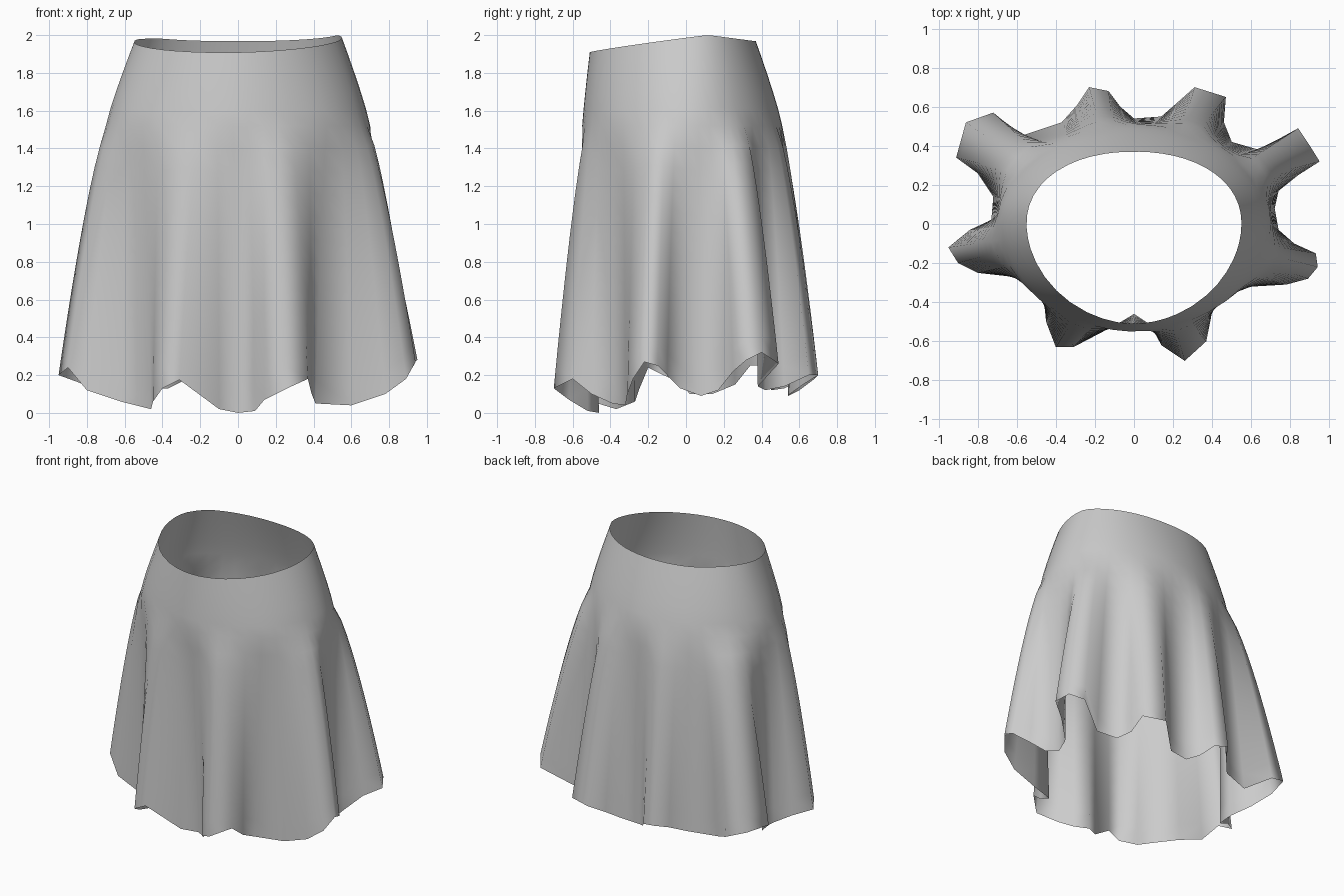
import bpy, bmesh, math

if "Cube" in bpy.data.objects:
    bpy.data.objects.remove(bpy.data.objects["Cube"])

# Hem outline, counter-clockwise from front centre: eight flared folds
HEM = [
    (0, -.46, 0), (.09, -.52, .01), (.14, -.62, .07), (.26, -.70, .13), (.37, -.60, .18), (.39, -.50, .10),
    (.41, -.39, .05), (.60, -.32, .04), (.78, -.31, .10), (.89, -.28, .18), (.94, -.22, .27), (.93, -.15, .25),
    (.82, -.10, .20), (.74, -.03, .13), (.72, .08, .09), (.74, .17, .12), (.84, .25, .22), (.95, .32, .28),
    (.90, .40, .32), (.84, .49, .26), (.64, .38, .14), (.50, .42, .12), (.46, .52, .14), (.47, .65, .20),
    (.31, .70, .20), (.22, .62, .15), (.14, .55, .10), (0, .54, .09), (-.07, .60, .12), (-.13, .68, .18),
    (-.23, .70, .20), (-.29, .61, .17), (-.37, .52, .13), (-.58, .45, .12), (-.72, .57, .20), (-.86, .52, .25),
    (-.91, .34, .25), (-.80, .26, .15), (-.72, .14, .10), (-.73, .02, .10), (-.84, -.03, .16), (-.95, -.12, .20),
    (-.90, -.20, .24), (-.80, -.25, .12), (-.62, -.27, .06), (-.46, -.37, .02), (-.45, -.50, .06), (-.40, -.63, .13),
    (-.31, -.63, .175), (-.10, -.52, .02),
]
N = len(HEM)


def oval(a, rx, front, back, pf, pb):
    """Oval with different depth and roundness in front and behind."""
    c, s = math.cos(a), math.sin(a)
    depth, p = (back, pb) if s > 0 else (front, pf)
    return rx * math.copysign(abs(c) ** p, c), depth * math.copysign(abs(s) ** p, s)


def lerp(p, q, t):
    return tuple(a + (b - a) * t for a, b in zip(p, q))


# Unwrapped, smoothed angle of each hem point, so folds fade into an even hip line
raw = []
for x, y, z in HEM:
    a = math.atan2(y / (.51 if y > 0 else .56), x / .71)
    if raw:
        a += 2 * math.pi * round((raw[-1] - a) / (2 * math.pi))
    raw.append(a)
angles = []
for i in range(N):
    angles.append(sum(raw[(i + k) % N] + 2 * math.pi * ((i + k) // N) for k in range(-2, 3)) / 5)

waist, hip = [], []
for a in angles:
    x, y = oval(a, .55, .51, .37, 1.05, .93)
    waist.append((x, y, min(2.0, 1.975 + .13 * y + .02 * x) - .13 * max(0, y - .12)))
    hip.append((*oval(a, .70, .55, .51, 1.05, 1.0), 1.52))

# Rings: fitted yoke from waist to hip, then folds widening down to the hem
rings = []
for j in range(5):
    t = j / 5
    w = 1 - (1 - t) ** 1.15
    rings.append([(*lerp(p, q, w)[:2], lerp(p, q, t)[2]) for p, q in zip(waist, hip)])
for j in range(13):
    t = j / 12
    rings.append([(*lerp(p, q, t ** .74)[:2], lerp(p, q, t)[2]) for p, q in zip(hip, HEM)])

bm = bmesh.new()
rows = [[bm.verts.new(p) for p in ring] for ring in rings]
for upper, lower in zip(rows, rows[1:]):
    for i in range(N):
        k = (i + 1) % N
        bm.faces.new((upper[i], lower[i], lower[k], upper[k]))
mesh = bpy.data.meshes.new("skirt")
bm.to_mesh(mesh)
bm.free()
for poly in mesh.polygons:
    poly.use_smooth = True
skirt = bpy.data.objects.new("skirt", mesh)
bpy.context.collection.objects.link(skirt)
